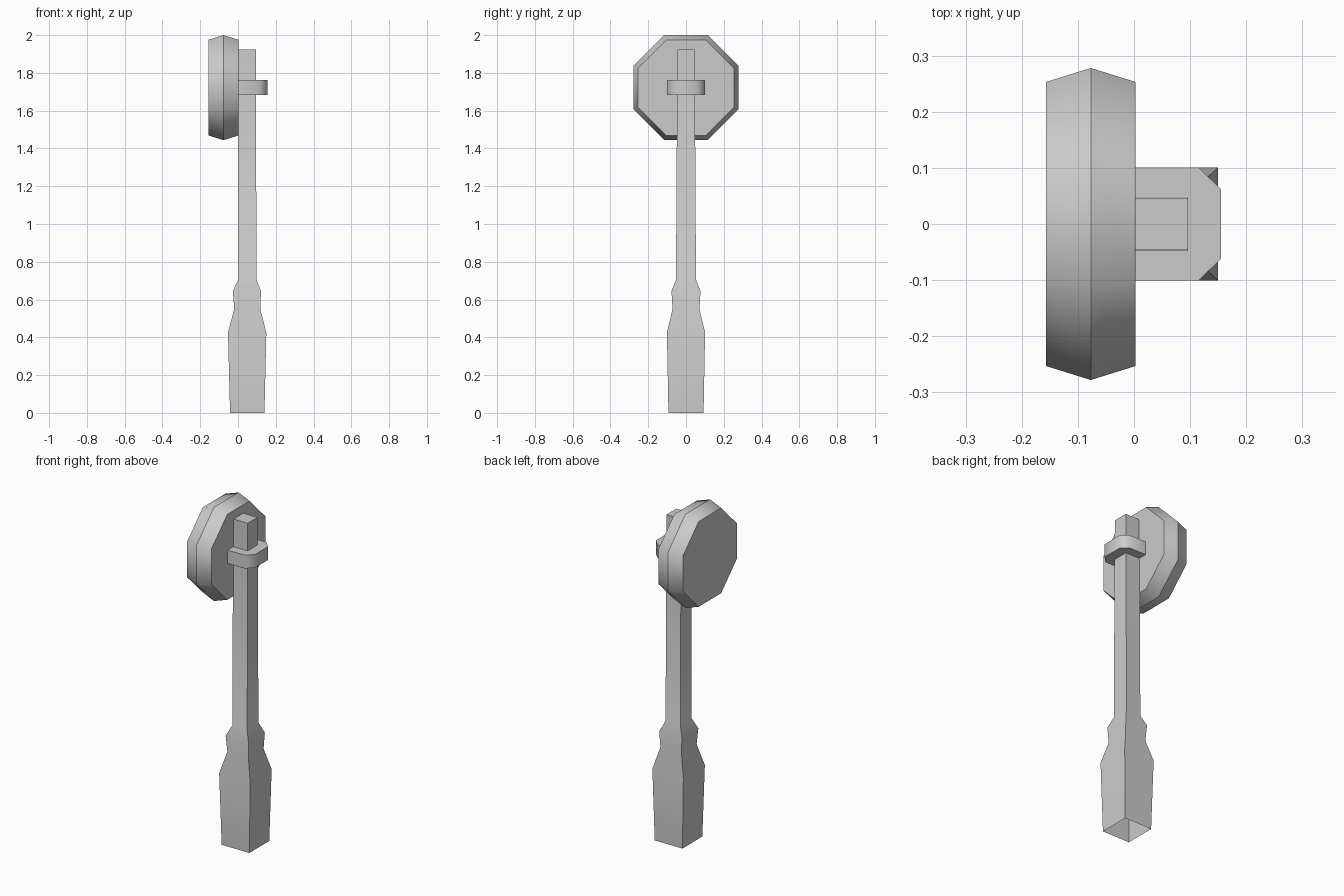
import bpy, bmesh, math

if "Cube" in bpy.data.objects:
    bpy.data.objects.remove(bpy.data.objects["Cube"])


def loft(name, rings, cap_start=True, cap_end=True, smooth_angle=60, sharp_rings=False):
    """Skin a stack of matching closed rings into one object."""
    bm = bmesh.new()
    loops = [[bm.verts.new(p) for p in ring] for ring in rings]
    n = len(loops[0])
    for a, b in zip(loops, loops[1:]):
        for i in range(n):
            j = (i + 1) % n
            bm.faces.new((a[i], a[j], b[j], b[i]))
    if cap_start:
        bm.faces.new(loops[0][::-1])
    if cap_end:
        bm.faces.new(loops[-1])
    bmesh.ops.recalc_face_normals(bm, faces=bm.faces)
    limit = math.radians(smooth_angle)
    for f in bm.faces:
        f.smooth = True
    for e in bm.edges:
        e.smooth = len(e.link_faces) == 2 and e.calc_face_angle() < limit
    if sharp_rings:
        for loop in loops:
            for i in range(n):
                bm.edges.get((loop[i], loop[(i + 1) % n])).smooth = False
    mesh = bpy.data.meshes.new(name)
    bm.to_mesh(mesh)
    bm.free()
    obj = bpy.data.objects.new(name, mesh)
    bpy.context.collection.objects.link(obj)
    return obj


def rect(x0, x1, y, z):
    return [(x0, -y, z), (x1, -y, z), (x1, y, z), (x0, y, z)]


def octagon(x, apothem, zc):
    r = apothem / math.cos(math.pi / 8)
    angles = [math.pi / 8 + i * math.pi / 4 for i in range(8)]
    return [(x, r * math.cos(a), zc + r * math.sin(a)) for a in angles]


# shaft and flared grip, open at the bottom
loft("handle", [
    rect(-0.042, 0.14, 0.093, 0.0),
    rect(-0.053, 0.15, 0.101, 0.425),
    rect(-0.02, 0.118, 0.071, 0.55),
    rect(-0.027, 0.122, 0.077, 0.645),
    rect(0.0, 0.097, 0.053, 0.705),
    rect(0.0, 0.096, 0.046, 1.925),
], cap_start=False)

# eight-sided head with a ridged rim
loft("head", [
    octagon(-0.157, 0.253, 1.722),
    octagon(-0.077, 0.278, 1.722),
    octagon(0.003, 0.253, 1.722),
], sharp_rings=True)

# chamfered bracket holding the head to the shaft
outline = [(0.0, -0.101), (0.115, -0.101), (0.155, -0.062),
           (0.155, 0.062), (0.115, 0.101), (0.0, 0.101)]
loft("bracket", [[(x, y, z) for x, y in outline] for z in (1.683, 1.762)])
